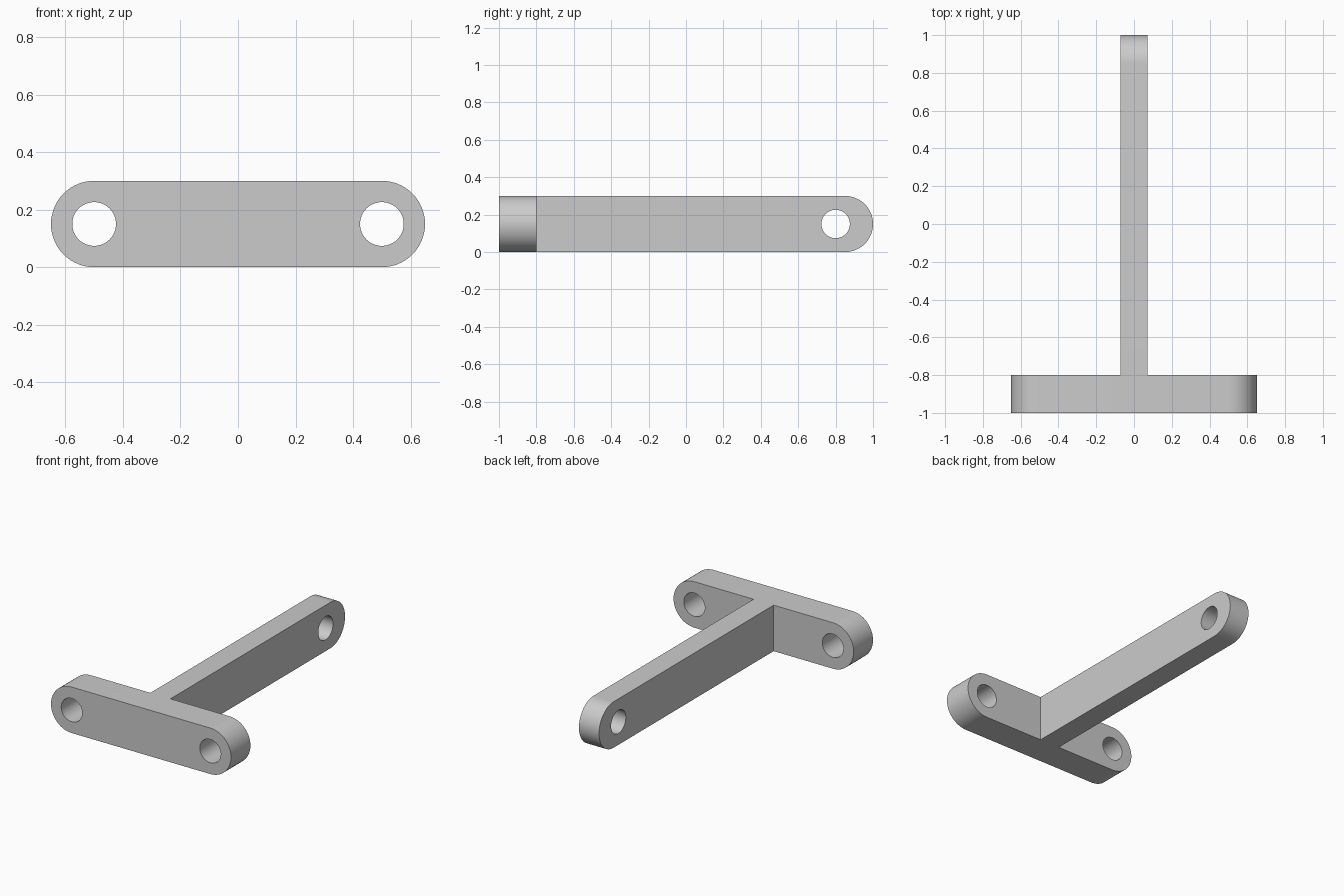
import bpy
import bmesh
from math import cos, sin, pi, radians

if "Cube" in bpy.data.objects:
    bpy.data.objects.remove(bpy.data.objects["Cube"], do_unlink=True)

RADIUS = 0.15        # rounded ends, half the bar height
HOLE = 0.076         # bolt hole radius
SEGMENTS = 32        # steps per half circle

grey = bpy.data.materials.new("plain grey")
grey.use_nodes = True
colour = (0.6, 0.6, 0.6, 1)
grey.diffuse_color = colour
grey.node_tree.nodes["Principled BSDF"].inputs["Base Color"].default_value = colour


def arc(cx, r, start, end, steps):
    """Points along an arc centred at (cx, 0), angles in degrees."""
    angles = [radians(start + (end - start) * i / steps) for i in range(steps + 1)]
    return [(cx + r * cos(a), r * sin(a)) for a in angles]


def link_bar(name, outline, holes, thickness, location, rotation):
    """Extrude an outline pierced by round holes into a solid bar."""
    curve = bpy.data.curves.new(name, "CURVE")
    curve.dimensions = "2D"
    curve.fill_mode = "BOTH"
    curve.extrude = thickness / 2
    loops = [outline] + [arc(x, HOLE, 0, 360, 2 * SEGMENTS)[:-1] for x in holes]
    for loop in loops:
        spline = curve.splines.new("POLY")
        spline.points.add(len(loop) - 1)
        for point, (u, v) in zip(spline.points, loop):
            point.co = (u, v, 0, 1)
        spline.use_cyclic_u = True
    bar = bpy.data.objects.new(name, curve)
    bpy.context.collection.objects.link(bar)
    bar.location = location
    bar.rotation_euler = rotation

    # Turn into a welded mesh with crisp rims and smooth round walls
    bpy.ops.object.select_all(action="DESELECT")
    bar.select_set(True)
    bpy.context.view_layer.objects.active = bar
    bpy.ops.object.convert(target="MESH")
    bar = bpy.context.object
    bm = bmesh.new()
    bm.from_mesh(bar.data)
    bmesh.ops.remove_doubles(bm, verts=bm.verts, dist=0.0001)
    bmesh.ops.recalc_face_normals(bm, faces=bm.faces)
    bm.to_mesh(bar.data)
    bm.free()
    bar.data.materials.clear()
    bar.data.materials.append(grey)
    bpy.ops.object.shade_smooth_by_angle(angle=radians(30))
    return bar


# Cross plate: rounded at both ends, a hole at each end
plate_outline = arc(0.5, RADIUS, -90, 90, SEGMENTS) + arc(-0.5, RADIUS, 90, 270, SEGMENTS)
link_bar("cross_plate", plate_outline, (-0.5, 0.5), 0.2,
         (0, -0.9, RADIUS), (pi / 2, 0, 0))

# Long arm: square where it meets the plate, rounded and pierced at the back
arm_outline = [(-0.8, RADIUS), (-0.8, -RADIUS)] + arc(0.85, RADIUS, -90, 90, SEGMENTS)
link_bar("long_arm", arm_outline, (0.8,), 0.145,
         (0, 0, RADIUS), (pi / 2, 0, pi / 2))
